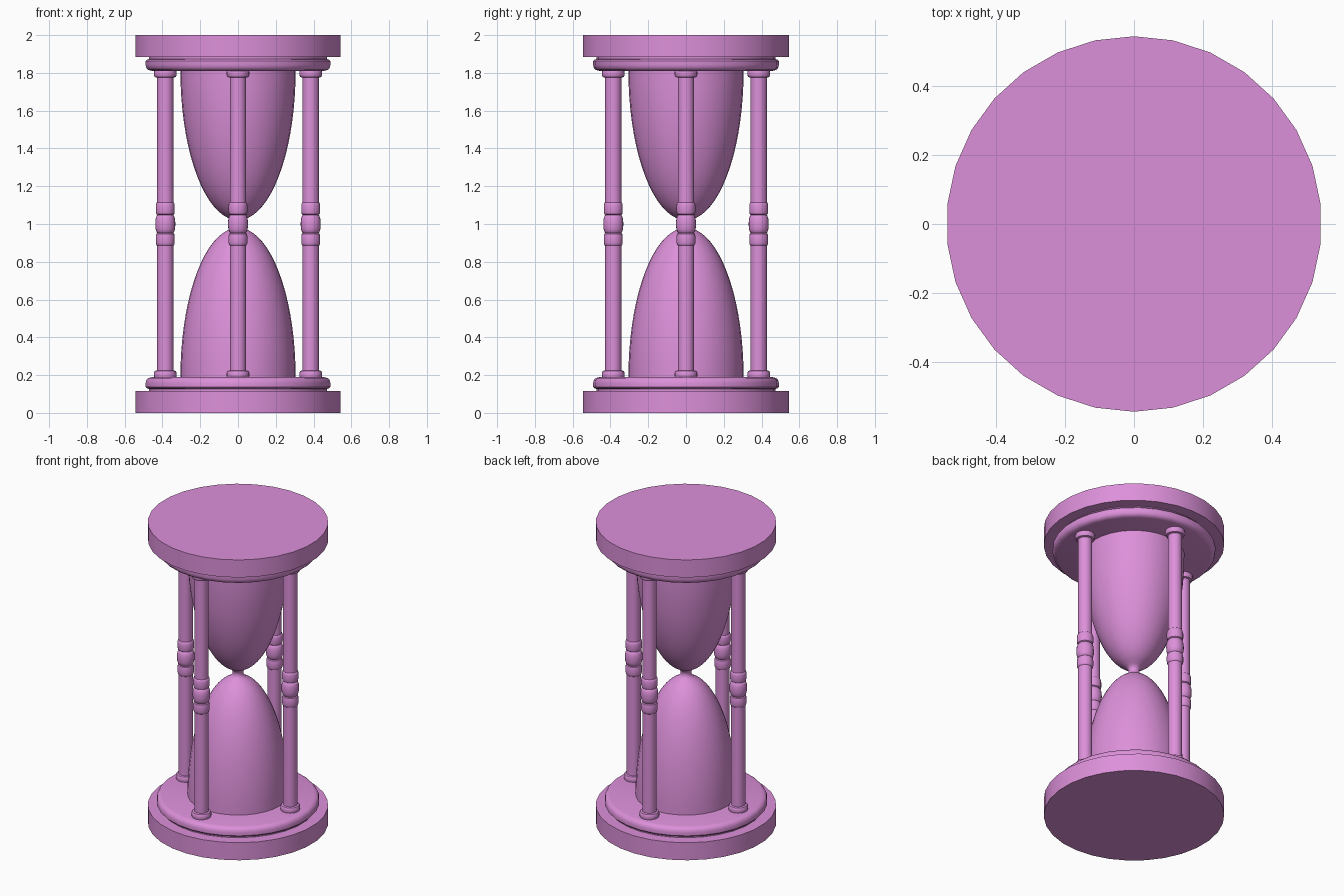
import bpy, bmesh, math

if "Cube" in bpy.data.objects:
    bpy.data.objects.remove(bpy.data.objects["Cube"])

mat = bpy.data.materials.new("orchid")
mat.diffuse_color = (0.72, 0.28, 0.70, 1)
mat.use_nodes = True
mat.node_tree.nodes["Principled BSDF"].inputs["Base Color"].default_value = mat.diffuse_color


def lathe(name, profile, sides, x=0, y=0):
    """Spin an (r, z) profile, listed bottom to top, and cap both ends."""
    bm = bmesh.new()
    rings = []
    for r, z in profile:
        angles = [math.pi / 2 + 2 * math.pi * i / sides for i in range(sides)]
        rings.append([bm.verts.new((r * math.cos(a), r * math.sin(a), z)) for a in angles])
    for lo, hi in zip(rings, rings[1:]):
        for i in range(sides):
            j = (i + 1) % sides
            bm.faces.new((lo[i], lo[j], hi[j], hi[i]))
    bm.faces.new(rings[0][::-1])
    bm.faces.new(rings[-1])
    me = bpy.data.meshes.new(name)
    bm.to_mesh(me)
    bm.free()
    me.materials.append(mat)
    ob = bpy.data.objects.new(name, me)
    ob.location = (x, y, 0)
    bpy.context.collection.objects.link(ob)
    bpy.ops.object.select_all(action='DESELECT')
    ob.select_set(True)
    bpy.context.view_layer.objects.active = ob
    bpy.ops.object.shade_smooth_by_angle(angle=math.radians(35))
    return ob


def flip(profile):
    """Mirror a profile about mid height, keeping bottom-to-top order."""
    return [(r, 2 - z) for r, z in reversed(profile)]


# Stepped end plates
plate = [(0.545, 0), (0.545, 0.117), (0.473, 0.117), (0.473, 0.127), (0.485, 0.13),
         (0.492, 0.138), (0.492, 0.158), (0.488, 0.173), (0.478, 0.184), (0.46, 0.189)]
lathe("base_plate", plate, 30)
lathe("top_plate", flip(plate), 30)

# Glass: two elliptical bulbs joined by a narrow neck
bulb = [(0.305, 0.18)]
for i in range(1, 17):
    t = math.radians(80) * i / 16
    bulb.append((0.305 * math.cos(t), 0.19 + 0.79 * math.sin(t)))
bulb += [(0.042, 0.977), (0.035, 0.987)]
lathe("glass", bulb + [(0.033, 1.0)] + flip(bulb), 32)

# Turned columns with end collars and three central beads
half = [(0.055, 0.18), (0.060, 0.195), (0.060, 0.212), (0.055, 0.222), (0.043, 0.225),
        (0.043, 0.885), (0.047, 0.889), (0.050, 0.90), (0.050, 0.935), (0.047, 0.948),
        (0.041, 0.952), (0.046, 0.957), (0.051, 0.972), (0.053, 0.99)]
for i, side in enumerate(("right", "back", "left", "front")):
    a = i * math.pi / 2
    lathe(side + "_column", half + flip(half), 20, 0.385 * math.cos(a), 0.385 * math.sin(a))
